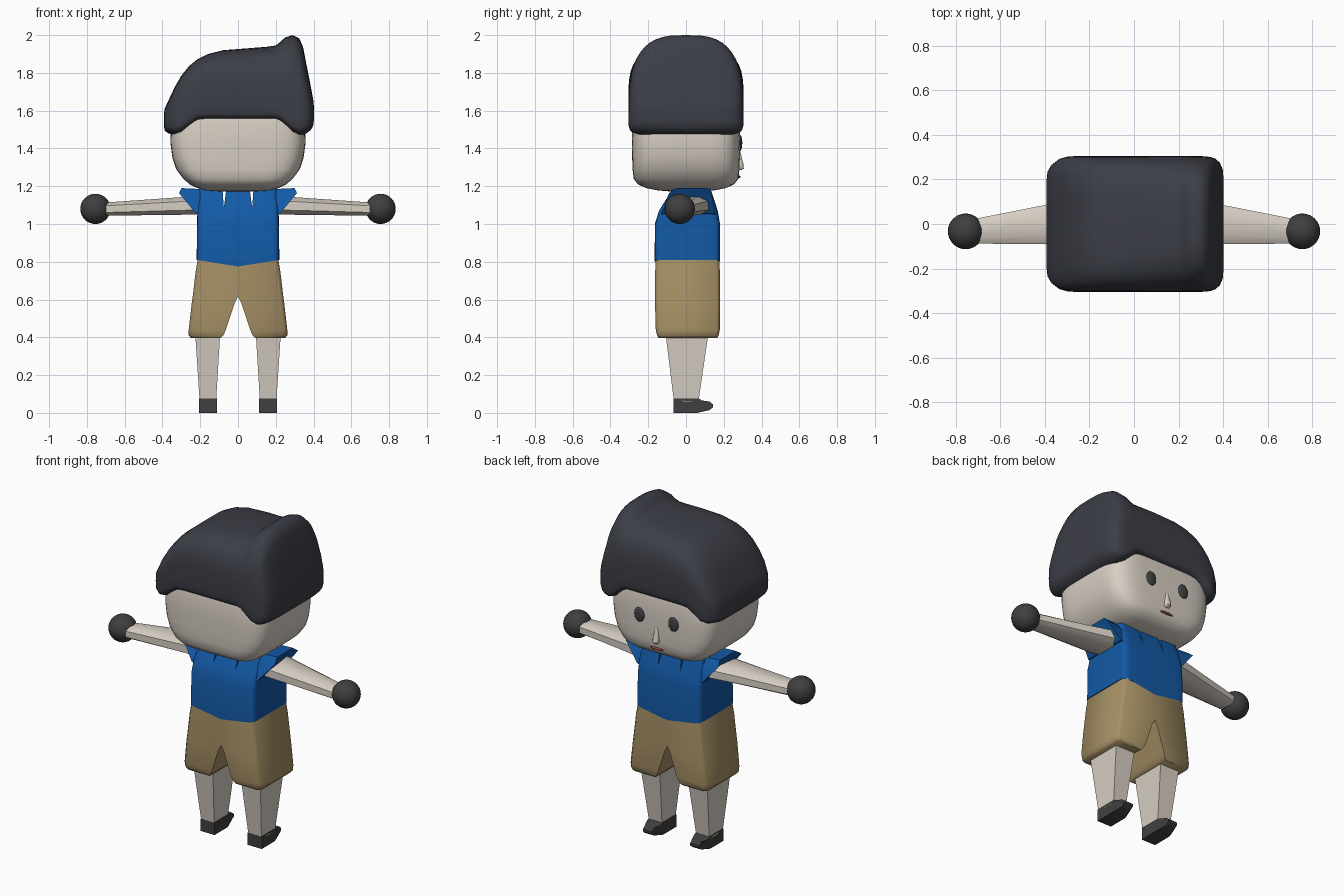
import bpy, bmesh, math

if "Cube" in bpy.data.objects:
    bpy.data.objects.remove(bpy.data.objects["Cube"])

def mat(name, r, g, b):
    m = bpy.data.materials.new(name)
    m.diffuse_color = (r, g, b, 1)
    m.use_nodes = True
    m.node_tree.nodes["Principled BSDF"].inputs["Base Color"].default_value = m.diffuse_color
    return m

SKIN = mat("skin", 0.68, 0.62, 0.55)
HAIR = mat("hair", 0.045, 0.048, 0.062)
BLUE = mat("shirt_blue", 0.006, 0.10, 0.38)
TAN = mat("shorts_tan", 0.38, 0.28, 0.13)
DARK = mat("dark", 0.05, 0.05, 0.05)
LIP = mat("lip", 0.25, 0.06, 0.05)

def finish(ob, m, mirror, angle):
    ob.data.materials.append(m)
    bpy.ops.object.select_all(action='DESELECT')
    ob.select_set(True)
    bpy.context.view_layer.objects.active = ob
    if mirror:
        ob.modifiers.new("mirror", 'MIRROR').use_mirror_merge = False
        bpy.ops.object.modifier_apply(modifier="mirror")
    if angle:
        bpy.ops.object.shade_smooth_by_angle(angle=math.radians(angle))
    return ob

def loft(name, rings, m, mirror=False, angle=35):
    """Skin a list of equal-length point rings and cap both ends."""
    bm = bmesh.new()
    vs = [[bm.verts.new(p) for p in r] for r in rings]
    n = len(rings[0])
    for a, b in zip(vs, vs[1:]):
        for i in range(n):
            j = (i + 1) % n
            bm.faces.new((a[i], a[j], b[j], b[i]))
    bm.faces.new(vs[0][::-1])
    bm.faces.new(vs[-1])
    bmesh.ops.recalc_face_normals(bm, faces=bm.faces)
    me = bpy.data.meshes.new(name)
    bm.to_mesh(me)
    bm.free()
    ob = bpy.data.objects.new(name, me)
    bpy.context.collection.objects.link(ob)
    return finish(ob, m, mirror, angle)

def oval(n, count):
    """Unit superellipse; high n gives a rounded square."""
    out = []
    for i in range(count):
        t = 2 * math.pi * i / count
        c, s = math.cos(t), math.sin(t)
        out.append((math.copysign(abs(c) ** (2 / n), c), math.copysign(abs(s) ** (2 / n), s)))
    return out

def flat_ring(z, x0, x1, y0, y1, n=8, count=32):
    return [((x0 + x1) / 2 + u * (x1 - x0) / 2, (y0 + y1) / 2 + v * (y1 - y0) / 2, z)
            for u, v in oval(n, count)]

def box_ring(z, x0, x1, y0, y1):
    return [(x0, y0, z), (x1, y0, z), (x1, y1, z), (x0, y1, z)]

def ball(name, loc, scale, m, mirror=False):
    bm = bmesh.new()
    bmesh.ops.create_uvsphere(bm, u_segments=32, v_segments=16, radius=1)
    for v in bm.verts:
        v.co = [loc[i] + v.co[i] * scale[i] for i in range(3)]
    me = bpy.data.meshes.new(name)
    bm.to_mesh(me)
    bm.free()
    ob = bpy.data.objects.new(name, me)
    bpy.context.collection.objects.link(ob)
    return finish(ob, m, mirror, 60)

# Head: stacked rounded-square rings
head = [(1.172, .10, .08), (1.178, .17, .15), (1.19, .215, .21), (1.21, .255, .255),
        (1.24, .29, .277), (1.29, .327, .283), (1.35, .347, .285), (1.43, .358, .286),
        (1.53, .355, .285), (1.60, .335, .27), (1.68, .28, .24)]
loft("head", [flat_ring(z, -a, a, -b, b, 5, 48) for z, a, b in head], SKIN, angle=60)

# Hair: sections along x (x, bottom, top, half depth, roundness)
hair = [(-.393, 1.52, 1.58, .19, 3), (-.388, 1.495, 1.61, .235, 3.5), (-.37, 1.48, 1.65, .265, 4),
        (-.335, 1.472, 1.725, .292, 4), (-.30, 1.48, 1.785, .302, 4), (-.26, 1.51, 1.835, .305, 4),
        (-.215, 1.54, 1.872, .305, 4), (-.16, 1.545, 1.9, .305, 4), (-.08, 1.545, 1.92, .305, 4),
        (.05, 1.545, 1.93, .305, 3.8), (.15, 1.545, 1.938, .305, 3.4), (.20, 1.545, 1.945, .305, 3.2),
        (.225, 1.535, 1.965, .305, 3), (.25, 1.515, 1.988, .305, 3), (.29, 1.48, 2.0, .305, 3),
        (.325, 1.468, 1.982, .303, 3), (.345, 1.472, 1.935, .30, 3), (.365, 1.482, 1.83, .293, 3.2),
        (.385, 1.497, 1.73, .275, 3.5), (.398, 1.52, 1.66, .245, 3.5), (.402, 1.55, 1.62, .20, 3)]
rings = []
for x, zb, zt, hw, n in hair:
    low = min(.08, (zt - zb) / 2)
    zc = zb + low
    upper, lower = oval(n, 48), oval(5, 48)
    rings.append([(x, u[0] * hw, zc + u[1] * (zt - zc)) if i <= 24 else
                  (x, l[0] * hw, zc + l[1] * low) for i, (u, l) in enumerate(zip(upper, lower))])
loft("hair", rings, HAIR, angle=60)

# Face, looking towards +y
ball("eyes", (.115, .285, 1.43), (.034, .013, .043), DARK, True)
ball("mouth", (0, .281, 1.25), (.045, .008, .007), LIP)
loft("nose", [flat_ring(z, -w, w, .26, y, 3, 12) for z, w, y in
              [(1.285, .012, .295), (1.295, .02, .306), (1.32, .018, .303), (1.385, .008, .287)]], SKIN, angle=50)

# Shirt body with a dipped hem and narrow neck slits
body = [(.80, .219, -.166, .181), (1.0, .217, -.165, .18), (1.07, .215, -.143, .168), (1.187, .205, -.07, .13)]
rings = [flat_ring(z, -a, a, y0, y1, 12, 32) for z, a, y0, y1 in body]
rings[0] = [(x, y, .775 + .16 * abs(x)) for x, y, z in rings[0]]
shirt = loft("shirt", rings, BLUE)
slit = loft("slit_cutter", [[(.06, y, 1.2), (.083, y, 1.2), (.075, y, 1.085)] for y in (-.4, .4)],
            BLUE, True, 0)
slit.hide_render = True
cut = shirt.modifiers.new("slits", 'BOOLEAN')
cut.object, cut.solver = slit, 'EXACT'
bpy.context.view_layer.objects.active = shirt
bpy.ops.object.modifier_apply(modifier="slits")
bpy.data.objects.remove(slit)

# Sleeves with slanted openings
def sleeve_ring(xb, xt, xp, zb, zt, zp):
    return [(xb, -.13, zb), (xb, .155, zb), (xt, .135, zt), (xp, .10, zp), (xp, -.05, zp), (xt, -.09, zt)]
loft("sleeves", [sleeve_ring(.15, .15, .15, 1.03, 1.13, 1.183),
                 sleeve_ring(.222, .312, .30, 1.055, 1.163, 1.19)], BLUE, True)

# Arms (eight-sided, tapered) and ball hands
def arm_ring(x, y0, y1, z0, z1):
    c, d = (y1 - y0) * .22, (z1 - z0) * .25
    return [(x, y0 + c, z0), (x, y1 - c, z0), (x, y1, z0 + d), (x, y1, z1 - d),
            (x, y1 - c, z1), (x, y0 + c, z1), (x, y0, z1 - d), (x, y0, z0 + d)]
loft("arms", [arm_ring(.19, -.09, .13, 1.05, 1.15), arm_ring(.40, -.09, .085, 1.048, 1.135),
              arm_ring(.73, -.088, .02, 1.043, 1.112)], SKIN, True)
ball("hands", (.755, -.033, 1.08), (.08, .08, .08), DARK, True)

# Shorts: two legs meeting at the crotch
legs = [(.397, .09, .25, -.145, .165), (.41, .078, .261, -.153, .173), (.44, .064, .261, -.16, .179),
        (.58, .018, .245, -.164, .18), (.615, 0, .24, -.164, .18), (.75, 0, .224, -.163, .179),
        (.81, 0, .214, -.161, .177)]
def half_ring(z, x0, x1, y0, y1):
    k = .018
    return [(x0, y0, z), (x1 - k, y0, z), (x1, y0 + k, z), (x1, y1 - k, z), (x1 - k, y1, z), (x0, y1, z)]
loft("shorts", [half_ring(*r) for r in legs], TAN, True, 50)

# Legs and shoes
loft("legs", [box_ring(.06, .116, .203, -.064, .066), box_ring(.41, .095, .226, -.107, .117)], SKIN, True, 0)
profile = [(-.066, 0), (-.066, .075), (.068, .075), (.085, .066), (.125, .06), (.143, .045),
           (.143, .03), (.125, .015), (.06, 0)]
def shoe_side(x, cx):
    return [(x + (cx - x) * (.35 if y > .1 else 0), y, z) for y, z in profile]
loft("shoes", [shoe_side(.112, .16), shoe_side(.207, .16)], DARK, True, 30)
